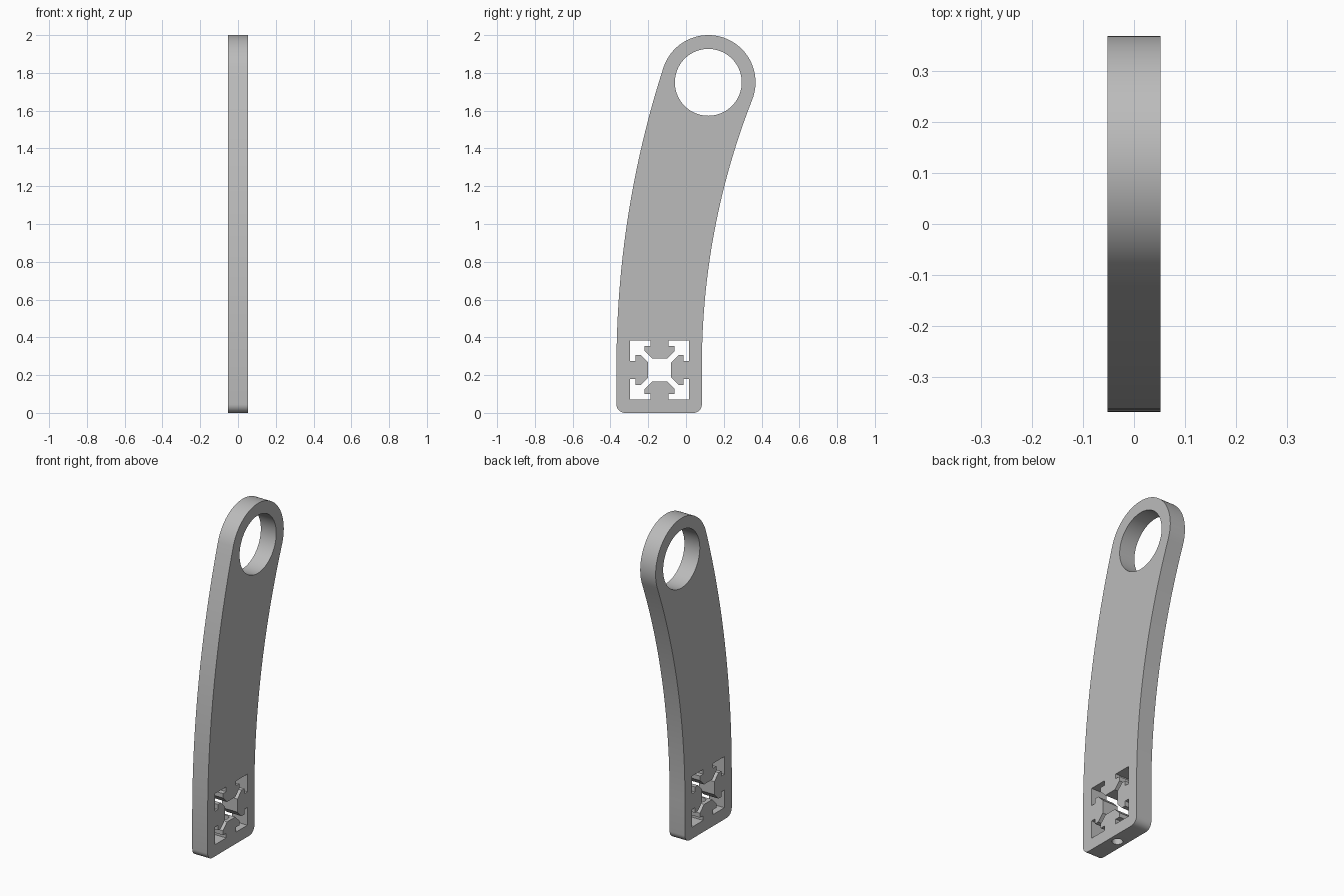
import bpy, bmesh, math
from mathutils import Vector

cube = bpy.data.objects.get("Cube")
if cube:
    bpy.data.objects.remove(cube)

grey = bpy.data.materials.new("plain grey")
grey.use_nodes = True
colour = (0.5, 0.5, 0.5, 1)
grey.diffuse_color = colour
grey.node_tree.nodes["Principled BSDF"].inputs["Base Color"].default_value = colour

HALF = 0.052                       # half the plate thickness
RING = Vector((0.118, 1.75))       # ring centre as (y, z)
RING_R, BORE_R = 0.25, 0.177
FRONT, BACK = -0.368, 0.084        # straight lower edges
BEND_Z = 0.25                      # height where the edges start to curve
SLOT = Vector((-0.14, 0.227))      # centre of the slotted opening


def arc(centre, radius, start, end, steps):
    return [Vector((centre[0] + radius * math.cos(a), centre[1] + radius * math.sin(a)))
            for a in (start + (end - start) * i / steps for i in range(steps + 1))]


def prism(name, points, half):
    """Extrude a (y, z) outline along x."""
    bm = bmesh.new()
    face = bm.faces.new([bm.verts.new((-half, p[0], p[1])) for p in points])
    top = bmesh.ops.extrude_face_region(bm, geom=[face])["geom"]
    bmesh.ops.translate(bm, vec=(2 * half, 0, 0),
                        verts=[v for v in top if isinstance(v, bmesh.types.BMVert)])
    bmesh.ops.recalc_face_normals(bm, faces=bm.faces)
    mesh = bpy.data.meshes.new(name)
    bm.to_mesh(mesh)
    bm.free()
    mesh.materials.append(grey)
    obj = bpy.data.objects.new(name, mesh)
    bpy.context.collection.objects.link(obj)
    return obj


# Arm outline: two side arcs that meet the ring tangentially
rise = RING.y - BEND_Z
d, e = RING.x - FRONT, RING.x - BACK
front_r = (rise**2 + d**2 - RING_R**2) / (2 * (d - RING_R))
back_r = (rise**2 + e**2 - RING_R**2) / (2 * (e + RING_R))
front_c = Vector((FRONT + front_r, BEND_Z))
back_c = Vector((BACK + back_r, BEND_Z))
front_a = math.atan2(RING.y - front_c.y, RING.x - front_c.x)
to_ring = RING - back_c
back_a = math.atan2(to_ring.y, to_ring.x)

fillet = 0.045
outline = arc((FRONT + fillet, fillet), fillet, math.pi, 1.5 * math.pi, 8)
outline += arc((BACK - fillet, fillet), fillet, -math.pi / 2, 0, 8)
outline += arc(back_c, back_r, math.pi, back_a, 32)
outline += arc(RING, RING_R, back_a - math.pi, front_a, 48)[1:]
outline += arc(front_c, front_r, front_a, math.pi, 32)[1:]
arm = prism("curved_arm", outline, HALF)

# Ring bore
bore = prism("bore_cutter", arc(RING, BORE_R, 0, 2 * math.pi, 72)[:-1], 0.2)

# Slotted opening: half a corner, mirrored over the diagonal, turned four times
half_corner = [(0.061, 0.04), (0.1, 0.079), (0.127, 0.079), (0.127, 0.048), (0.156, 0.048)]
corner = half_corner + [(0.156, 0.156)] + [(b, a) for a, b in reversed(half_corner)]
slots = []
for turn in range(4):
    for a, b in corner:
        slots.append(SLOT + Vector((a, b)))
    corner = [(-b, a) for a, b in corner]
opening = prism("slot_cutter", slots, 0.2)

# Screw hole from the bottom edge up into the opening
bpy.ops.mesh.primitive_cylinder_add(vertices=32, radius=0.03, depth=0.3,
                                    location=(0, SLOT.x, 0.05))
screw_hole = bpy.context.object
screw_hole.name = "screw_hole_cutter"
screw_hole.data.materials.append(grey)

for cutter in (bore, opening, screw_hole):
    cut = arm.modifiers.new(cutter.name, "BOOLEAN")
    cut.operation = "DIFFERENCE"
    cut.solver = "EXACT"
    cut.object = cutter
    bpy.ops.object.select_all(action="DESELECT")
    arm.select_set(True)
    bpy.context.view_layer.objects.active = arm
    bpy.ops.object.modifier_apply(modifier=cut.name)
    bpy.data.objects.remove(cutter)

bpy.ops.object.shade_smooth_by_angle(angle=math.radians(30))
